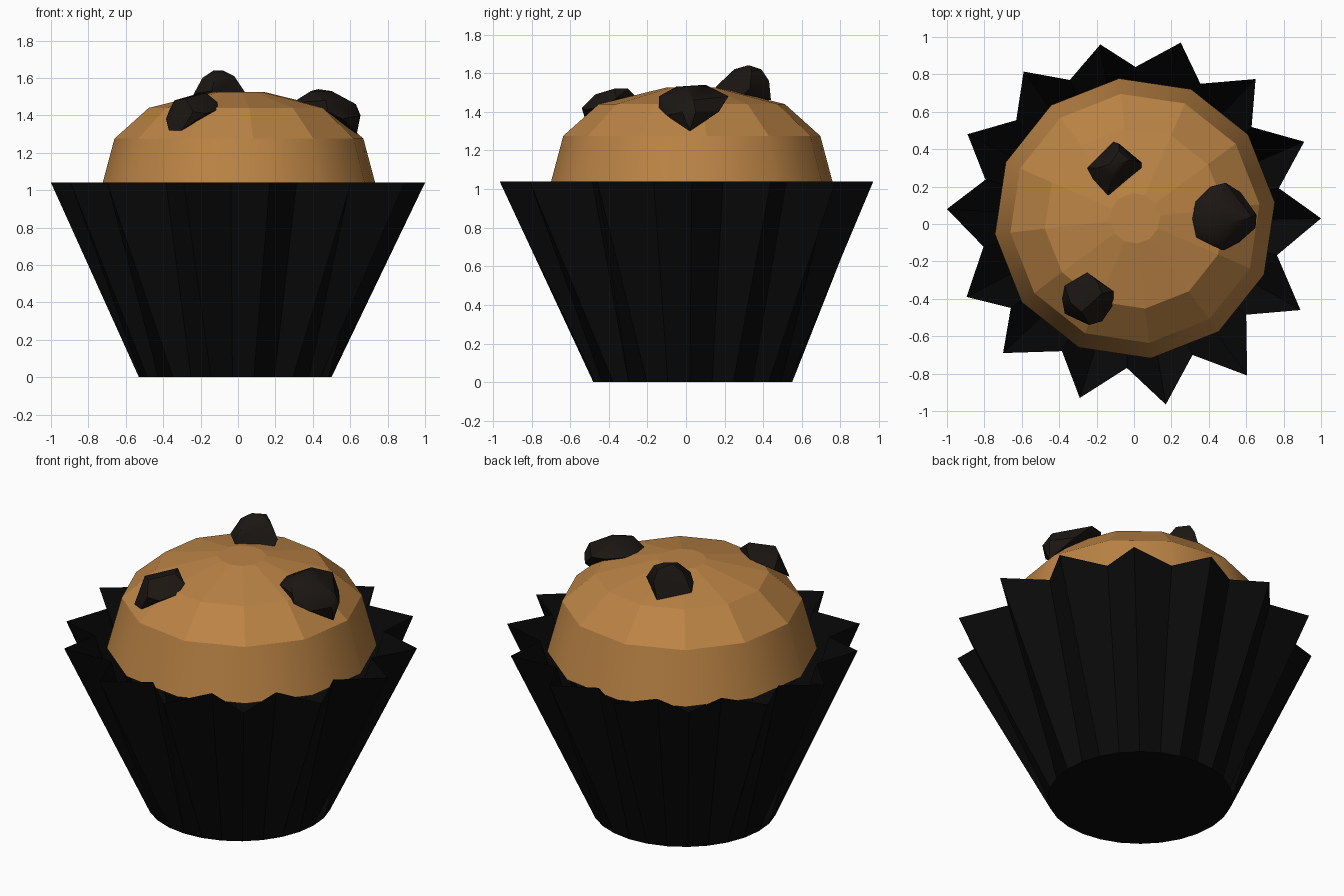
import bpy, bmesh, math

if "Cube" in bpy.data.objects:
    bpy.data.objects.remove(bpy.data.objects["Cube"])


def material(name, rgb):
    m = bpy.data.materials.new(name)
    m.diffuse_color = (*rgb, 1)
    m.use_nodes = True
    m.node_tree.nodes["Principled BSDF"].inputs["Base Color"].default_value = m.diffuse_color
    return m


def finish(bm, name, mat):
    bmesh.ops.recalc_face_normals(bm, faces=bm.faces)
    me = bpy.data.meshes.new(name)
    bm.to_mesh(me)
    bm.free()
    me.materials.append(mat)
    ob = bpy.data.objects.new(name, me)
    bpy.context.collection.objects.link(ob)
    return ob


def bridge(bm, low, high, smooth=False):
    n = len(low)
    for i in range(n):
        j = (i + 1) % n
        bm.faces.new((low[i], low[j], high[j], high[i])).smooth = smooth


def polar(cx, cy, r, deg, z):
    a = math.radians(deg)
    return (cx + r * math.cos(a), cy + r * math.sin(a), z)


black = material("wrapper_black", (0.003, 0.003, 0.003))
tan = material("muffin_tan", (0.5, 0.23, 0.06))
dark = material("chip_dark", (0.011, 0.008, 0.006))

# Pleated paper wrapper: round base opening into 14 uneven points
tips = [(1.0, .03), (.91, .44), (.65, .775), (.25, .97), (-.18, .96), (-.59, .815),
        (-.89, .48), (-1.0, .08), (-.895, -.39), (-.70, -.69), (-.29, -.93),
        (.17, -.965), (.605, -.81), (.89, -.46)]
step = 360 / len(tips)
bm = bmesh.new()
base, rim = [], []
for k, (x, y) in enumerate(tips):
    notch = 11.2 + k * step
    base.append(bm.verts.new(polar(-.015, .035, .515, notch - step / 2, 0)))
    base.append(bm.verts.new(polar(-.015, .035, .515, notch, 0)))
    rim.append(bm.verts.new((x, y, 1.04)))
    rim.append(bm.verts.new(polar(-.015, .035, .805, notch, 1.04)))
bridge(bm, base, rim)
bm.faces.new(base)
finish(bm, "wrapper", black)

# Muffin dome: 12-sided rings, smooth lower band and faceted top
bm = bmesh.new()
profile = [(.753, .965), (.67, 1.275), (.485, 1.44), (.135, 1.525)]
rings = [[bm.verts.new(polar(.005, .03, r, 6.5 + 30 * i, z)) for i in range(12)]
         for r, z in profile]
for i in range(3):
    bridge(bm, rings[i], rings[i + 1], smooth=(i == 0))
bm.faces.new(rings[-1])
for ring in rings[1:2]:
    for e in bm.edges:
        if all(v in ring for v in e.verts):
            e.smooth = False
finish(bm, "muffin_top", tan)

# Irregular chocolate chips as faceted lumps
chips = {
    "chip_back": [
        (-.25, .30, 1.49), (-.22, .24, 1.52), (-.14, .155, 1.53), (-.12, .16, 1.49),
        (.04, .30, 1.49), (.04, .33, 1.52), (-.11, .44, 1.46), (-.08, .43, 1.56),
        (-.19, .30, 1.60), (-.12, .25, 1.62), (-.13, .32, 1.64), (-.08, .33, 1.64),
        (-.02, .34, 1.61), (-.08, .39, 1.62)],
    "chip_right": [
        (.31, .03, 1.48), (.33, -.07, 1.47), (.47, -.14, 1.48), (.48, -.14, 1.42),
        (.56, -.10, 1.38), (.65, -.02, 1.40), (.655, .05, 1.40), (.635, .02, 1.30),
        (.57, .17, 1.40), (.49, .22, 1.48), (.41, .20, 1.48), (.33, .12, 1.48),
        (.39, -.05, 1.53), (.43, .10, 1.54), (.50, .0, 1.53), (.63, .04, 1.46)],
    "chip_front": [
        (-.385, -.40, 1.38), (-.37, -.48, 1.32), (-.30, -.51, 1.32), (-.24, -.54, 1.42),
        (-.17, -.52, 1.41), (-.11, -.43, 1.43), (-.11, -.36, 1.47), (-.25, -.26, 1.48),
        (-.37, -.33, 1.42), (-.34, -.42, 1.48), (-.28, -.47, 1.49), (-.17, -.37, 1.52),
        (-.20, -.30, 1.52)],
}
for name, pts in chips.items():
    bm = bmesh.new()
    verts = [bm.verts.new(p) for p in pts]
    bmesh.ops.convex_hull(bm, input=verts)
    loose = [v for v in bm.verts if not v.link_faces]
    bmesh.ops.delete(bm, geom=loose, context='VERTS')
    for f in bm.faces:
        f.smooth = True
    for e in bm.edges:
        e.smooth = e.calc_face_angle(0) < math.radians(35)
    finish(bm, name, dark)
